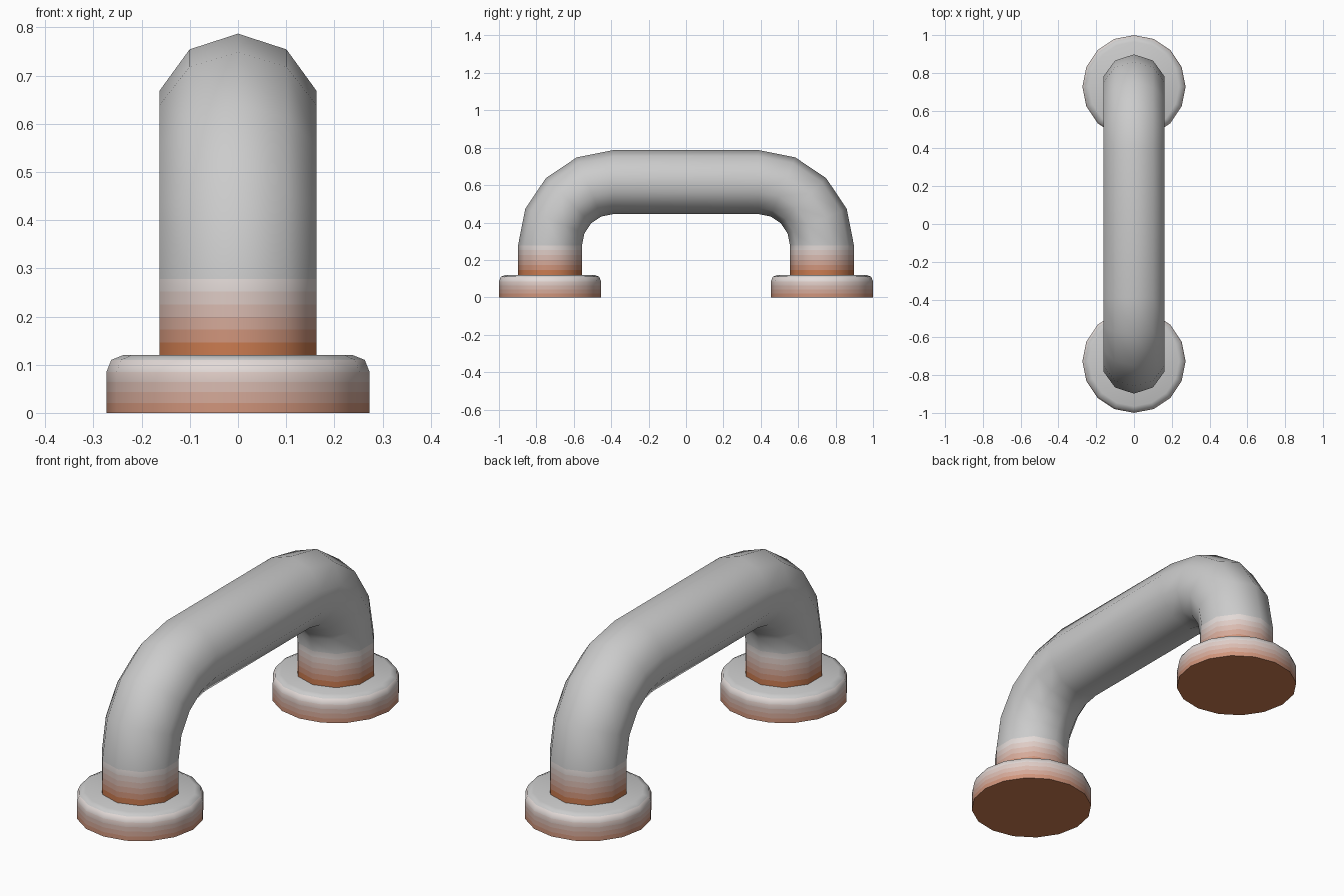
import bpy, bmesh
from math import sin, cos, pi, radians
from mathutils import Vector

if "Cube" in bpy.data.objects:
    bpy.data.objects.remove(bpy.data.objects["Cube"])

LEG_Y, TOP_Z, BEND = 0.727, 0.616, 0.338
PIPE_R, PIPE_SIDES, FLANGE_SIDES = 0.171, 10, 16
BEND_Y, BEND_Z, FLANGE_TOP = LEG_Y - BEND, TOP_Z - BEND, 0.12
STEPS = 6
RUST, GREY = Vector((0.6, 0.2, 0.08)), Vector((0.8, 0.8, 0.8))

# Rust fading into grey, one material per step
fade = []
for i in range(STEPS + 1):
    m = bpy.data.materials.new(f"rust_fade_{i}")
    m.diffuse_color = (*RUST.lerp(GREY, i / STEPS), 1)
    m.use_nodes = True
    m.node_tree.nodes["Principled BSDF"].inputs["Base Color"].default_value = m.diffuse_color
    fade.append(m)


def loft(name, rings, start, end):
    """Skin rings of points; faces take the fade colour of their height."""
    bm = bmesh.new()
    loops = [[bm.verts.new(p) for p in ring] for ring in rings]
    n = len(loops[0])
    for a, b in zip(loops, loops[1:]):
        for i in range(n):
            j = (i + 1) % n
            bm.faces.new((a[i], a[j], b[j], b[i]))
    bm.faces.new(loops[0][::-1])
    bm.faces.new(loops[-1])
    bmesh.ops.recalc_face_normals(bm, faces=bm.faces)
    for f in bm.faces:
        t = (f.calc_center_median().z - start) / (end - start)
        f.material_index = round(max(0, min(1, t)) * STEPS)
    me = bpy.data.meshes.new(name)
    bm.to_mesh(me)
    bm.free()
    for m in fade:
        me.materials.append(m)
    ob = bpy.data.objects.new(name, me)
    bpy.context.collection.objects.link(ob)
    bpy.context.view_layer.objects.active = ob
    ob.select_set(True)
    bpy.ops.object.shade_smooth_by_angle(angle=radians(60))
    ob.select_set(False)
    return ob


# Pipe path: (y, z, tilt of the outward direction) for one half, then mirrored
half = [(LEG_Y, FLANGE_TOP + (BEND_Z - FLANGE_TOP) * i / STEPS, 0) for i in range(STEPS)]
for i in range(5):
    a = i * pi / 8
    half.append((BEND_Y + BEND * cos(a), BEND_Z + BEND * sin(a), a))
path = half + [(-y, z, pi - a) for y, z, a in reversed(half)]
rings = []
for y, z, a in path:
    ring = []
    for k in range(PIPE_SIDES):
        t = 2 * pi * k / PIPE_SIDES
        out = PIPE_R * cos(t)
        ring.append((PIPE_R * sin(t), y + out * cos(a), z + out * sin(a)))
    rings.append(ring)
loft("bent_pipe", rings, FLANGE_TOP, BEND_Z + 0.01)

# Round floor flanges with a rounded top rim
profile = [(0.273, 0), (0.273, 0.021), (0.273, 0.043), (0.273, 0.064),
           (0.273, 0.085), (0.263, 0.11), (0.238, FLANGE_TOP)]
for name, y in (("front_flange", -LEG_Y), ("back_flange", LEG_Y)):
    loft(name, [[(r * sin(2 * pi * k / FLANGE_SIDES), y + r * cos(2 * pi * k / FLANGE_SIDES), z)
                 for k in range(FLANGE_SIDES)] for r, z in profile], 0.0, 0.115)
